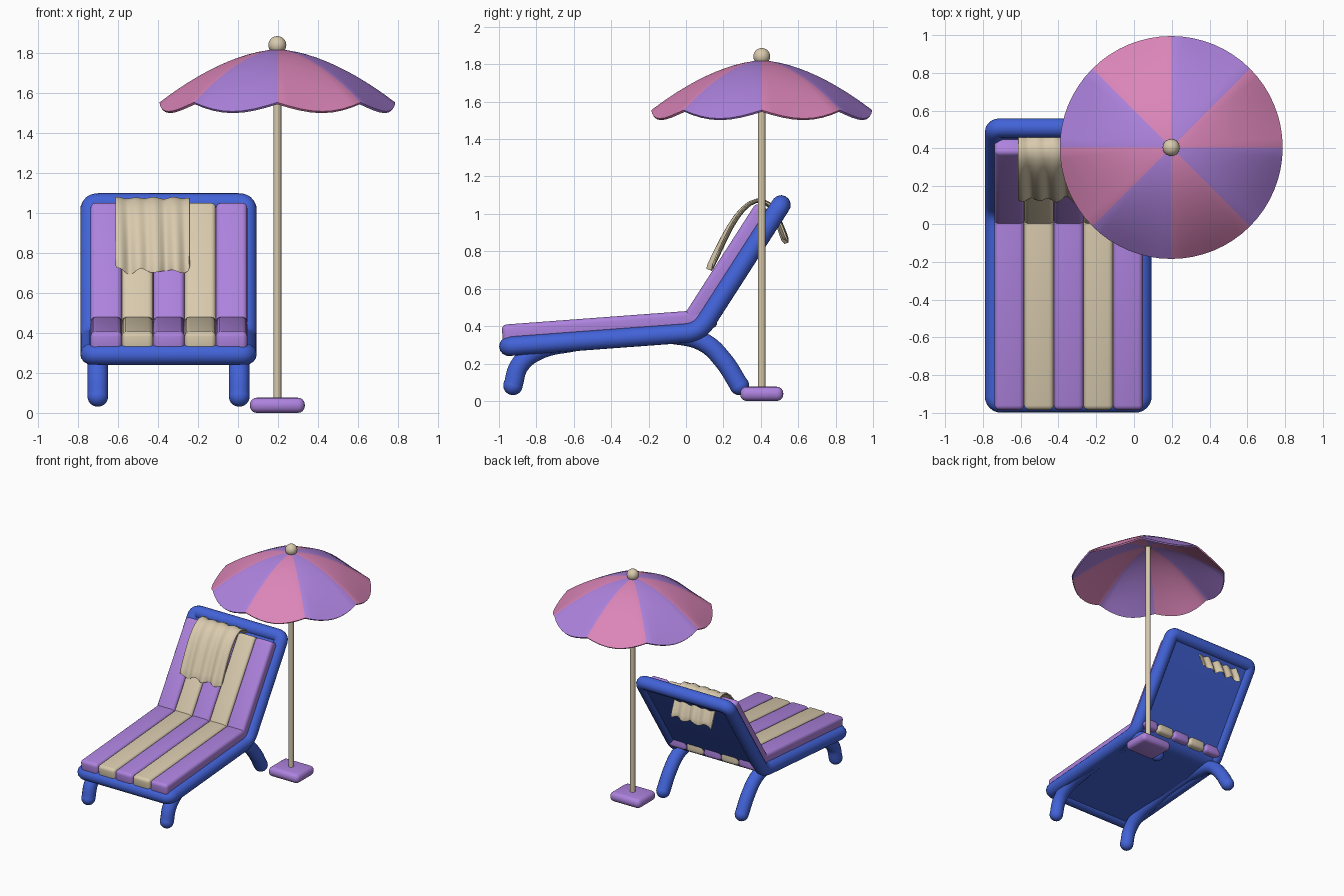
import bpy, bmesh
from math import sin, cos, pi, atan2
from mathutils import Vector, Matrix

if "Cube" in bpy.data.objects:
    bpy.data.objects.remove(bpy.data.objects["Cube"], do_unlink=True)


def material(name, rgb):
    m = bpy.data.materials.new(name)
    m.use_nodes = True
    m.diffuse_color = (*rgb, 1)
    m.node_tree.nodes["Principled BSDF"].inputs["Base Color"].default_value = (*rgb, 1)
    return m


BLUE = material("blue", (0.055, 0.125, 0.69))
PURPLE = material("purple", (0.42, 0.225, 0.73))
PINK = material("pink", (0.71, 0.235, 0.48))
CREAM = material("cream", (0.69, 0.59, 0.42))

CX = -0.348                     # lounger centre line
HALF = 0.39                     # half width to the frame tube centre
TUBE = 0.052
BEND = Vector((0, 0.07, 0.367))
SEAT = atan2(0.074, 1)          # slope of the seat
BACK = atan2(1.554, 1)          # slope of the backrest


def finish(ob, *mats):
    """Apply modifiers, smooth the surface and set materials."""
    bpy.context.collection.objects.link(ob)
    for m in mats:
        ob.data.materials.append(m)
    bpy.ops.object.select_all(action='DESELECT')
    ob.select_set(True)
    bpy.context.view_layer.objects.active = ob
    bpy.ops.object.convert(target='MESH')
    bpy.ops.object.shade_smooth_by_angle(angle=0.7)
    return bpy.context.object


def mesh_object(name, bm):
    bmesh.ops.recalc_face_normals(bm, faces=bm.faces)
    me = bpy.data.meshes.new(name)
    bm.to_mesh(me)
    bm.free()
    return bpy.data.objects.new(name, me)


def rounded_box(name, size, matrix, radius, mat):
    bm = bmesh.new()
    bmesh.ops.create_cube(bm, size=1)
    bmesh.ops.scale(bm, vec=size, verts=bm.verts)
    bmesh.ops.bevel(bm, geom=bm.edges[:], offset=radius, segments=4,
                    profile=0.5, affect='EDGES')
    bm.transform(matrix)
    return finish(mesh_object(name, bm), mat)


def tube(name, points, radius, mat, smooth=False, cyclic=False):
    cu = bpy.data.curves.new(name, 'CURVE')
    cu.dimensions = '3D'
    cu.bevel_depth = radius
    cu.bevel_resolution = 5
    cu.use_fill_caps = True
    sp = cu.splines.new('BEZIER' if smooth else 'POLY')
    pts = sp.bezier_points if smooth else sp.points
    pts.add(len(points) - 1)
    for p, co in zip(pts, points):
        if smooth:
            p.co = co
            p.handle_left_type = p.handle_right_type = 'AUTO'
        else:
            p.co = (*co, 1)
    sp.use_cyclic_u = cyclic
    return finish(bpy.data.objects.new(name, cu), mat)


def ball(name, centre, radius, mat):
    bm = bmesh.new()
    bmesh.ops.create_uvsphere(bm, u_segments=24, v_segments=14, radius=radius)
    bm.transform(Matrix.Translation(centre))
    return finish(mesh_object(name, bm), mat)


def fillet(before, corner, after, r, n=6):
    """Rounded replacement for one corner of a path."""
    a = corner + (before - corner).normalized() * r
    b = corner + (after - corner).normalized() * r
    return [a * (1 - t) ** 2 + corner * 2 * t * (1 - t) + b * t * t
            for t in (i / n for i in range(n + 1))]


def direction(angle):
    return Vector((0, cos(angle), sin(angle)))


# Frame: one closed bent loop of tube
front_end = BEND - direction(SEAT) * 1.02
top_end = BEND + direction(BACK) * 0.81
right = [p + Vector((CX - HALF, 0, 0)) for p in (front_end, BEND, top_end)]
left = [p + Vector((CX + HALF, 0, 0)) for p in (front_end, BEND, top_end)]
corners = right + left[::-1]
loop = []
for i, c in enumerate(corners):
    r = 0.07 if i in (1, 4) else 0.04
    loop += fillet(corners[i - 1], c, corners[(i + 1) % 6], r)
tube("frame", loop, TUBE, BLUE, cyclic=True)

# Panel that fills the frame
bm = bmesh.new()
side = [front_end] + fillet(front_end, BEND, top_end, 0.05) + [top_end]
rows = [[bm.verts.new(p + Vector((x, 0, 0))) for p in side]
        for x in (CX - HALF, CX + HALF)]
for i in range(len(side) - 1):
    bm.faces.new((rows[0][i], rows[1][i], rows[1][i + 1], rows[0][i + 1]))
ob = mesh_object("panel", bm)
mod = ob.modifiers.new("thickness", 'SOLIDIFY')
mod.thickness = 0.06
mod.offset = 0
finish(ob, BLUE)

# Arched legs with round feet
arch = [(-0.925, 0.083), (-0.89, 0.19), (-0.8, 0.265), (-0.6, 0.315), (-0.3, 0.353),
        (-0.05, 0.352), (0.1, 0.31), (0.2, 0.215), (0.285, 0.083)]
for label, x in (("right", CX - 0.354), ("left", CX + 0.354)):
    path = [Vector((x, y, z)) for y, z in arch]
    tube(label + "_leg", path, TUBE, BLUE, smooth=True)
    ball(label + "_front_foot", path[0], TUBE, BLUE)
    ball(label + "_back_foot", path[-1], TUBE, BLUE)

# Striped cushions on the seat and backrest
WIDTH = 0.157
for part, angle, start, end in (("seat", SEAT, -1.05, 0.1), ("back", BACK, 0, 0.75)):
    for i in range(5):
        m = (Matrix.Translation(BEND + Vector((CX + 0.002 + (i - 2) * WIDTH, 0, 0)))
             @ Matrix.Rotation(angle, 4, 'X')
             @ Matrix.Translation((0, (start + end) / 2, 0.068)))
        rounded_box(f"{part}_cushion_{i + 1}", (WIDTH, end - start, 0.1), m, 0.026,
                    CREAM if i % 2 else PURPLE)

# Towel draped over the top of the backrest
drape = [Vector((0, y, z)) for y, z in (
    (0.125, 0.705), (0.175, 0.81), (0.235, 0.935), (0.305, 1.035), (0.38, 1.082),
    (0.445, 1.06), (0.485, 0.985), (0.51, 0.92), (0.535, 0.85))]
COLS = 30
bm = bmesh.new()
grid = []
for i, p in enumerate(drape):
    along = (drape[min(i + 1, 8)] - drape[max(i - 1, 0)]).normalized()
    normal = Vector((0, -along.z, along.y))
    amp = 0.004 + 0.009 * abs(i - 4) / 4
    row = []
    for j in range(COLS + 1):
        t = j / COLS
        wave = sin(t * 8 * pi + 0.25 * i) + 0.4 * sin(t * 5 * pi + 1)
        hem = 0.012 * sin(t * 6 * pi + 1) if i in (0, 8) else 0
        x = -0.615 + 0.375 * t
        row.append(bm.verts.new(p + normal * amp * wave + along * hem + Vector((x, 0, 0))))
    grid.append(row)
for a, b in zip(grid, grid[1:]):
    for j in range(COLS):
        bm.faces.new((a[j], a[j + 1], b[j + 1], b[j]))
ob = mesh_object("towel", bm)
mod = ob.modifiers.new("thickness", 'SOLIDIFY')
mod.thickness = 0.014
mod.offset = 0
ob.modifiers.new("smooth", 'SUBSURF').levels = 1
finish(ob, CREAM)

# Parasol base, pole and finial
PX, PY = 0.197, 0.405
rounded_box("parasol_base", (0.275, 0.23, 0.076),
            Matrix.Translation((PX, PY, 0.038)), 0.034, PURPLE)
tube("parasol_pole", [Vector((PX, PY, 0.05)), Vector((PX, PY, 1.81))], 0.02, CREAM)
ball("parasol_finial", (PX, PY, 1.842), 0.045, CREAM)

# Parasol canopy: eight panels that sag between the ribs
RADIUS, RINGS, STEPS = 0.59, 12, 8
SEGS = 8 * STEPS
bm = bmesh.new()
apex = bm.verts.new((PX, PY, 1.82))
rings = []
for k in range(1, RINGS + 1):
    f = k / RINGS
    ring = []
    for j in range(SEGS):
        a = 2 * pi * j / SEGS
        z = 1.82 - 0.265 * f ** 1.7 - 0.045 * f ** 3 * abs(sin(4 * a))
        ring.append(bm.verts.new((PX + RADIUS * f * cos(a), PY + RADIUS * f * sin(a), z)))
    rings.append(ring)
for j in range(SEGS):
    n = (j + 1) % SEGS
    colour = (j // STEPS) % 2
    bm.faces.new((apex, rings[0][j], rings[0][n])).material_index = colour
    for a, b in zip(rings, rings[1:]):
        bm.faces.new((a[j], b[j], b[n], a[n])).material_index = colour
ob = mesh_object("parasol_canopy", bm)
mod = ob.modifiers.new("thickness", 'SOLIDIFY')
mod.thickness = 0.012
mod.offset = -1
finish(ob, PINK, PURPLE)
